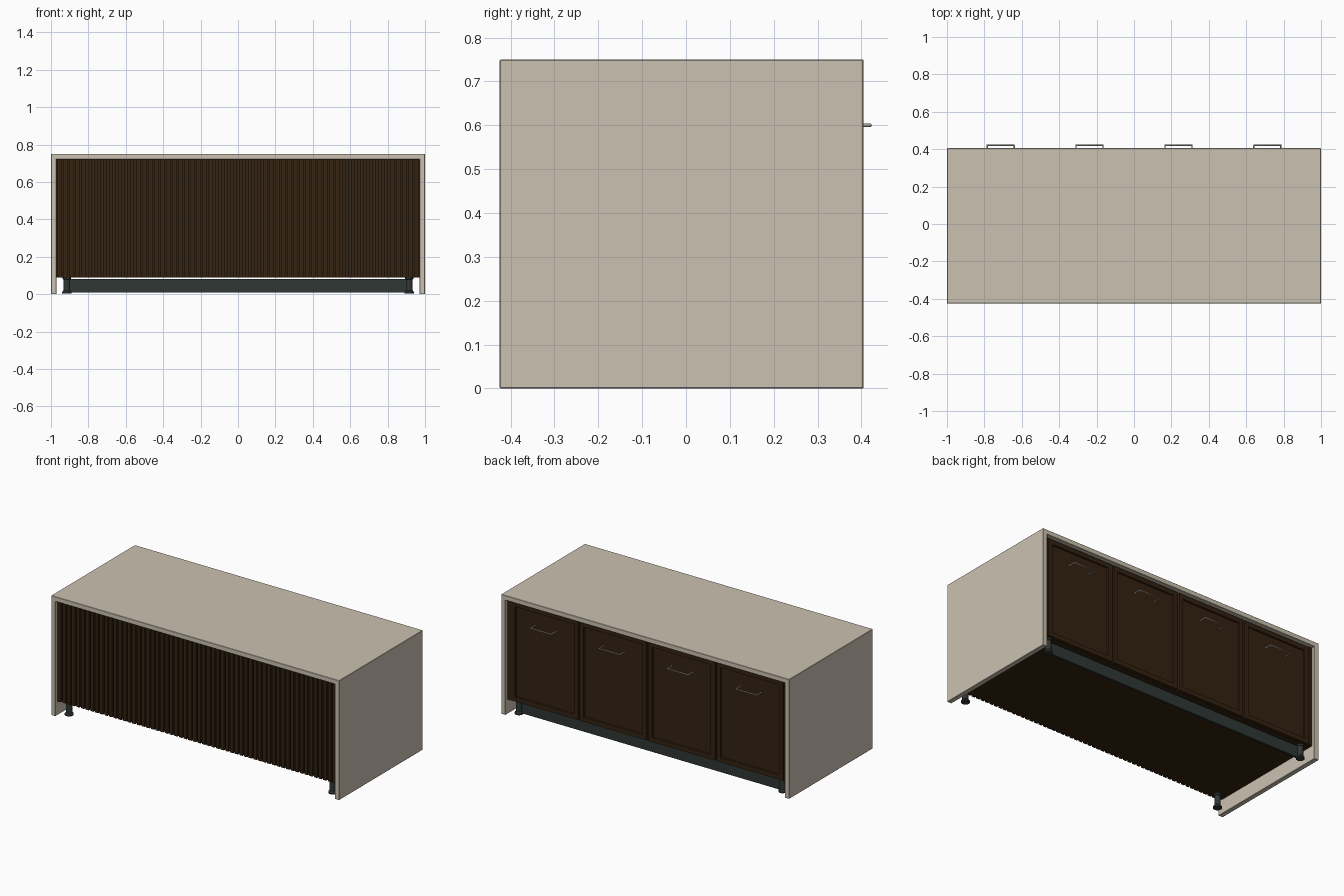
import bpy, bmesh, math
from mathutils import Matrix

cube = bpy.data.objects.get("Cube")
if cube:
    bpy.data.objects.remove(cube, do_unlink=True)


def material(name, rgb, metallic=0.0):
    m = bpy.data.materials.new(name)
    m.use_nodes = True
    m.diffuse_color = (*rgb, 1)
    node = m.node_tree.nodes["Principled BSDF"]
    node.inputs["Base Color"].default_value = (*rgb, 1)
    node.inputs["Roughness"].default_value = 0.6
    return m


stone = material("pale stone", (0.60, 0.54, 0.44))
walnut = material("dark walnut", (0.034, 0.016, 0.0055))
slate = material("dark slate", (0.029, 0.039, 0.035))
steel = material("brushed steel", (0.55, 0.54, 0.48))


def finish(name, bm, mat):
    bmesh.ops.recalc_face_normals(bm, faces=bm.faces)
    mesh = bpy.data.meshes.new(name)
    bm.to_mesh(mesh)
    bm.free()
    mesh.materials.append(mat)
    ob = bpy.data.objects.new(name, mesh)
    bpy.context.collection.objects.link(ob)
    return ob


def add_box(bm, x0, x1, y0, y1, z0, z1):
    size = Matrix.Diagonal((x1 - x0, y1 - y0, z1 - z0, 1))
    centre = Matrix.Translation(((x0 + x1) / 2, (y0 + y1) / 2, (z0 + z1) / 2))
    return bmesh.ops.create_cube(bm, size=1, matrix=centre @ size)["verts"]


def box(name, mat, *bounds):
    bm = bmesh.new()
    add_box(bm, *bounds)
    return finish(name, bm, mat)


FRONT, BACK, TOP = -0.425, 0.405, 0.75
INNER, CEILING, FLOOR = 0.97, 0.72, 0.09

# Worktop with waterfall sides, extruded from one U-shaped profile
bm = bmesh.new()
half = [(1, 0), (1, TOP)], [(INNER, CEILING), (INNER, 0)]
outline = half[0] + [(-x, z) for x, z in reversed(half[0])]
outline += [(-x, z) for x, z in reversed(half[1])] + half[1][:1] + half[1][1:]
face = bm.faces.new([bm.verts.new((x, FRONT, z)) for x, z in outline])
side = bmesh.ops.extrude_face_region(bm, geom=[face])["geom"]
bmesh.ops.translate(bm, vec=(0, BACK - FRONT, 0),
                    verts=[v for v in side if isinstance(v, bmesh.types.BMVert)])
worktop = finish("waterfall_worktop", bm, stone)
bevel = worktop.modifiers.new("soft edges", "BEVEL")
bevel.width = 0.002

# Cabinet carcass
box("cabinet_carcass", walnut, -INNER, INNER, -0.395, 0.365, FLOOR, CEILING)

# Fluted front panel
bm = bmesh.new()
count = 60
pitch = 2 * INNER / count
for i in range(count):
    x = -INNER + (i + 0.5) * pitch
    add_box(bm, x - 0.011, x + 0.011, -0.41, -0.394, FLOOR, CEILING)
finish("front_slats", bm, walnut)

# Framed doors and bar pulls along the back
for i in range(4):
    x = (i - 1.5) * 0.475
    bm = bmesh.new()
    add_box(bm, x - 0.232, x + 0.232, 0.367, 0.385, FLOOR + 0.002, 0.714)
    bm.normal_update()
    outer = max(bm.faces, key=lambda f: f.calc_center_median().y)
    bmesh.ops.inset_region(bm, faces=[outer], thickness=0.04)
    bmesh.ops.inset_region(bm, faces=[outer], thickness=0.003, depth=-0.009)
    finish(f"door_{i + 1}", bm, walnut)

    curve = bpy.data.curves.new(f"door_handle_{i + 1}", "CURVE")
    curve.dimensions = "3D"
    curve.bevel_depth = 0.004
    curve.bevel_resolution = 2
    curve.use_fill_caps = True
    path = curve.splines.new("POLY")
    path.points.add(3)
    for p, (dx, y) in zip(path.points, [(-0.072, 0.374), (-0.072, 0.421),
                                        (0.072, 0.421), (0.072, 0.374)]):
        p.co = (x + dx, y, 0.6, 1)
    curve.materials.append(steel)
    bpy.context.collection.objects.link(bpy.data.objects.new(curve.name, curve))

# Filler strips beside the end doors
for name, s in (("left_filler", 1), ("right_filler", -1)):
    a, b = sorted((s * 0.948, s * INNER))
    box(name, walnut, a, b, 0.36, 0.383, FLOOR, CEILING)

# Recessed kick board between the back legs
box("kick_board", slate, -0.91, 0.91, 0.332, 0.346, 0.008, 0.08)

# Adjustable legs, turned from one profile
profile = [(0, 0.003), (0.025, 0.003), (0.025, 0.012), (0.018, 0.02), (0.018, 0.078),
           (0.022, 0.08), (0.022, FLOOR), (0, FLOOR)]
for depth, y in (("front", -0.368), ("back", 0.348)):
    for hand, x in (("left", 0.915), ("right", -0.915)):
        bm = bmesh.new()
        verts = [bm.verts.new((x + r, y, z)) for r, z in profile]
        edges = [bm.edges.new(pair) for pair in zip(verts, verts[1:])]
        bmesh.ops.spin(bm, geom=verts + edges, cent=(x, y, 0), axis=(0, 0, 1),
                       angle=math.tau, steps=20)
        bmesh.ops.remove_doubles(bm, verts=bm.verts, dist=0.0001)
        leg = finish(f"{depth}_{hand}_leg", bm, slate)
        bpy.ops.object.select_all(action="DESELECT")
        leg.select_set(True)
        bpy.context.view_layer.objects.active = leg
        bpy.ops.object.shade_smooth_by_angle()
